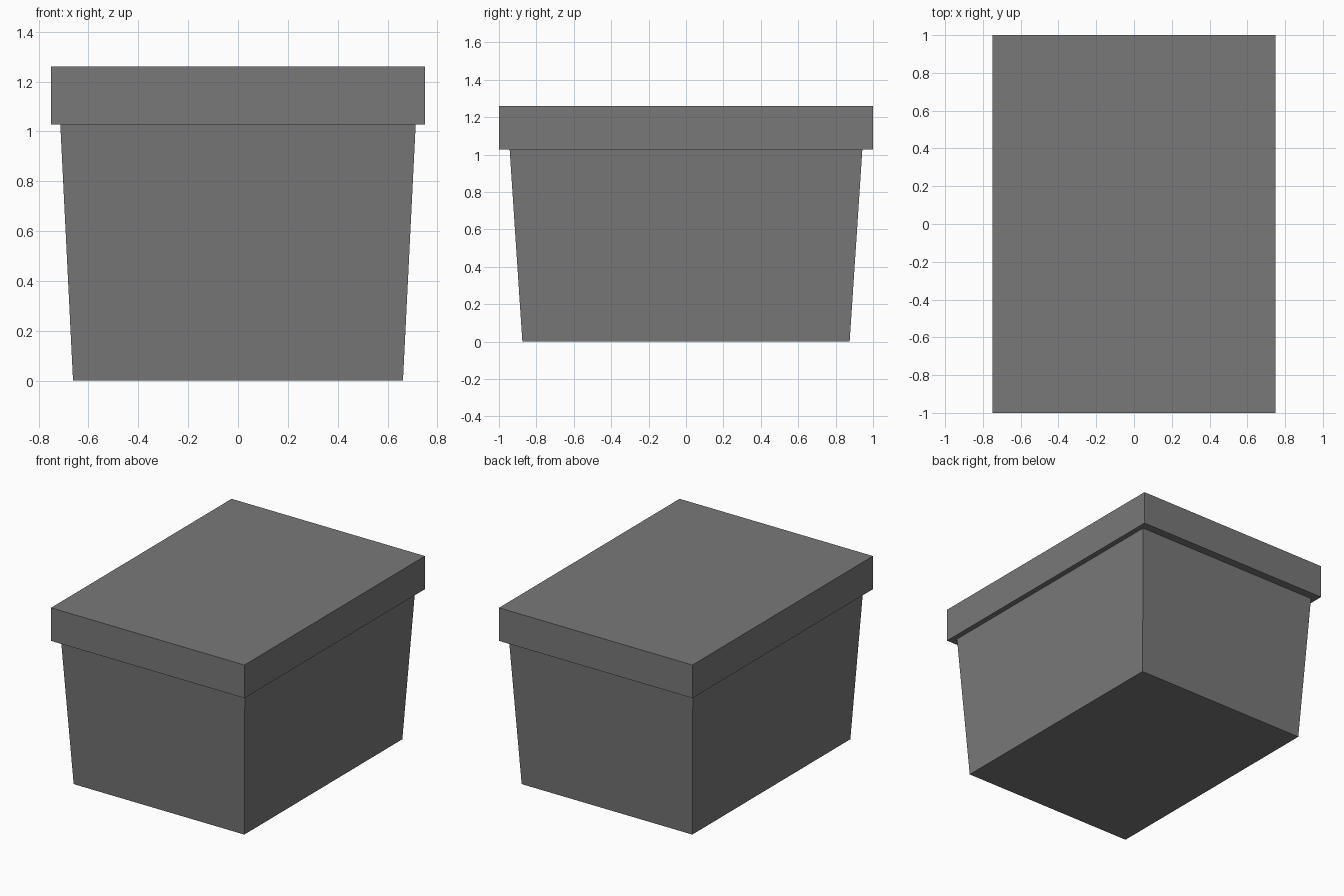
import bpy
import bmesh

cube = bpy.data.objects.get("Cube")
if cube:
    bpy.data.objects.remove(cube, do_unlink=True)

# Single flat grey
GREY = (0.19, 0.19, 0.19, 1.0)
grey = bpy.data.materials.new("storage_grey")
grey.use_nodes = True
grey.diffuse_color = GREY
grey.node_tree.nodes["Principled BSDF"].inputs["Base Color"].default_value = GREY


def tapered_box(name, bottom, top, z_low, z_high):
    """Closed box whose half sizes (x, y) run from bottom to top."""
    bm = bmesh.new()
    bmesh.ops.create_cube(bm, size=2)
    for v in bm.verts:
        half, z = (top, z_high) if v.co.z > 0 else (bottom, z_low)
        v.co = (v.co.x * half[0], v.co.y * half[1], z)
    mesh = bpy.data.meshes.new(name)
    bm.to_mesh(mesh)
    bm.free()
    mesh.materials.append(grey)
    obj = bpy.data.objects.new(name, mesh)
    bpy.context.collection.objects.link(obj)
    return obj


# Tapered container and overhanging lid
tapered_box("container", (0.662, 0.875), (0.713, 0.943), 0, 1.028)
tapered_box("lid", (0.75, 1), (0.75, 1), 1.028, 1.26)
